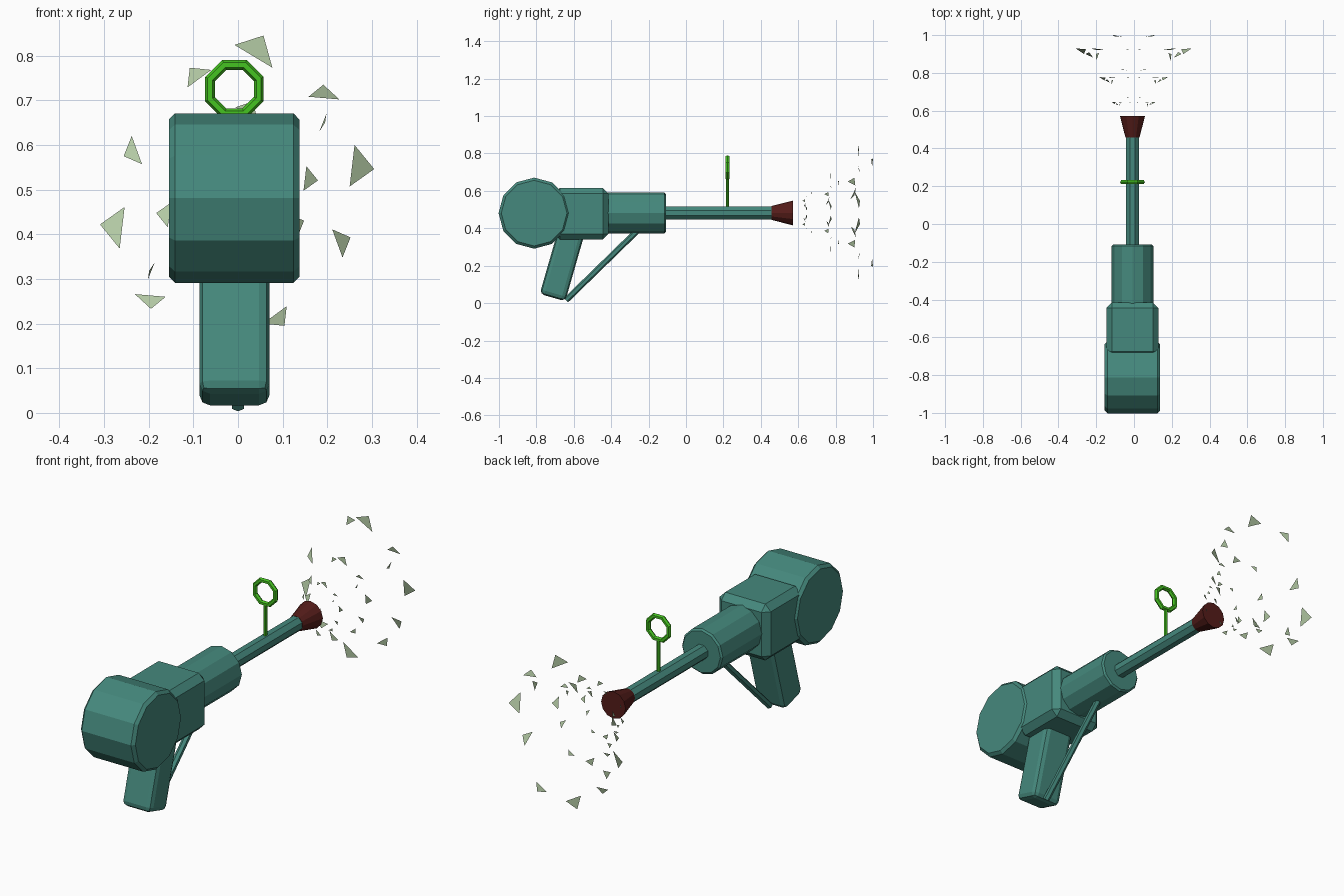
import bpy, bmesh, math
from mathutils import Vector, Matrix

if "Cube" in bpy.data.objects:
    bpy.data.objects.remove(bpy.data.objects["Cube"])

CX, CZ = -0.008, 0.482          # axis of the gun


def material(name, rgb):
    m = bpy.data.materials.new(name)
    m.diffuse_color = (*rgb, 1)
    m.use_nodes = True
    m.node_tree.nodes["Principled BSDF"].inputs["Base Color"].default_value = m.diffuse_color
    return m


TEAL = material("teal", (0.06, 0.25, 0.205))
RED = material("dark_red", (0.09, 0.012, 0.01))
GREEN = material("green", (0.06, 0.55, 0.015))
PALE = material("pale_green", (0.46, 0.6, 0.38))


def finish(name, bm, mat, bevel=0, segments=1, angle=40):
    me = bpy.data.meshes.new(name)
    bm.to_mesh(me)
    bm.free()
    me.materials.append(mat)
    ob = bpy.data.objects.new(name, me)
    bpy.context.collection.objects.link(ob)
    if bevel:
        mod = ob.modifiers.new("bevel", 'BEVEL')
        mod.width = bevel
        mod.segments = segments
        mod.limit_method = 'ANGLE'
        mod.angle_limit = math.radians(angle)
    return ob


def rod(name, a, b, r1, r2, sides, mat, bevel=0, spin=0):
    """Cylinder or cone running from point a to point b."""
    a, b = Vector(a), Vector(b)
    d = b - a
    bm = bmesh.new()
    mtx = (Matrix.Translation((a + b) / 2) @ d.to_track_quat('Z', 'Y').to_matrix().to_4x4()
           @ Matrix.Rotation(spin, 4, 'Z'))
    bmesh.ops.create_cone(bm, cap_ends=True, segments=sides, radius1=r1, radius2=r2,
                          depth=d.length, matrix=mtx)
    return finish(name, bm, mat, bevel)


def box(name, center, size, mat, bevel, tilt=0, segments=1):
    bm = bmesh.new()
    mtx = (Matrix.Translation(center) @ Matrix.Rotation(tilt, 4, 'X')
           @ Matrix.Diagonal((*size, 1)))
    bmesh.ops.create_cube(bm, size=1, matrix=mtx)
    return finish(name, bm, mat, bevel, segments)


# Rear drum, lying across the gun
rod("rear_drum", (-0.155, -0.812, 0.481), (0.138, -0.812, 0.481), 0.19, 0.19, 12, TEAL, 0.014)

# Body block, receiver and barrel
box("body_block", (CX, -0.56, 0.478), (0.276, 0.29, 0.275), TEAL, 0.03)
rod("receiver", (CX, -0.43, CZ), (CX, -0.108, CZ), 0.11, 0.11, 12, TEAL, 0.008)
rod("barrel", (CX, -0.12, CZ), (CX, 0.47, CZ), 0.037, 0.037, 8, TEAL, spin=math.pi / 8)

# Flared muzzle
rod("muzzle", (CX, 0.457, CZ), (CX, 0.571, CZ), 0.037, 0.066, 12, RED)

# Slanted grip and its brace
box("grip", (CX, -0.662, 0.21), (0.157, 0.142, 0.375), TEAL, 0.024, math.radians(-16), 2)
rod("grip_brace", (0, -0.642, 0.015), (0, -0.255, 0.392), 0.016, 0.016, 6, TEAL)

# Ring sight on a post
rod("sight_post", (CX, 0.222, 0.505), (CX, 0.222, 0.672), 0.009, 0.009, 8, GREEN)
bm = bmesh.new()
loops, N, M = [], 8, 6
for i in range(N):
    t = 2 * math.pi * (i + 0.5) / N
    loops.append([])
    for j in range(M):
        p = 2 * math.pi * j / M
        r = 0.059 + 0.012 * math.cos(p)
        loops[-1].append(bm.verts.new((CX + r * math.cos(t), 0.222 + 0.012 * math.sin(p),
                                       0.725 + r * math.sin(t))))
for i in range(N):
    for j in range(M):
        k, l = (i + 1) % N, (j + 1) % M
        bm.faces.new((loops[i][j], loops[k][j], loops[k][l], loops[i][l]))
bmesh.ops.recalc_face_normals(bm, faces=bm.faces)
finish("sight_ring", bm, GREEN)

# Spray of loose triangles: half a ring of shards (x, y, z per corner)
SHARDS = [
    ((-0.008, .92, .824), (.057, .925, .845), (.077, .925, .773)),
    ((-0.108, 1.0, .773), (-0.06, .99, .768), (-0.113, .995, .729)),
    ((.191, .92, .735), (.158, .925, .708), (.227, .93, .702)),
    ((.198, .90, .67), (.195, .865, .65), (.182, .905, .63)),
    ((.261, .90, .60), (.305, .93, .546), (.25, .925, .507)),
    ((.211, .88, .411), (.252, .90, .393), (.234, .91, .348)),
    ((.067, .995, .222), (.10, .99, .231), (.083, 1.0, .192)),
]
# the last shard is the half-turn of the second one, so it is left out below
half = SHARDS[:-1]
center_x, center_z = -0.002, 0.484
for label, y0, s in (("far", 0.925, 1), ("middle", 0.775, 0.59), ("near", 0.645, 0.38)):
    bm = bmesh.new()
    for tri in half:
        for turn in (1, -1):
            bm.faces.new([bm.verts.new((center_x + turn * s * (x - center_x),
                                        y0 + s * (y - 0.925),
                                        center_z + turn * s * (z - center_z)))
                          for x, y, z in tri])
    finish("spray_shards_" + label, bm, PALE)
